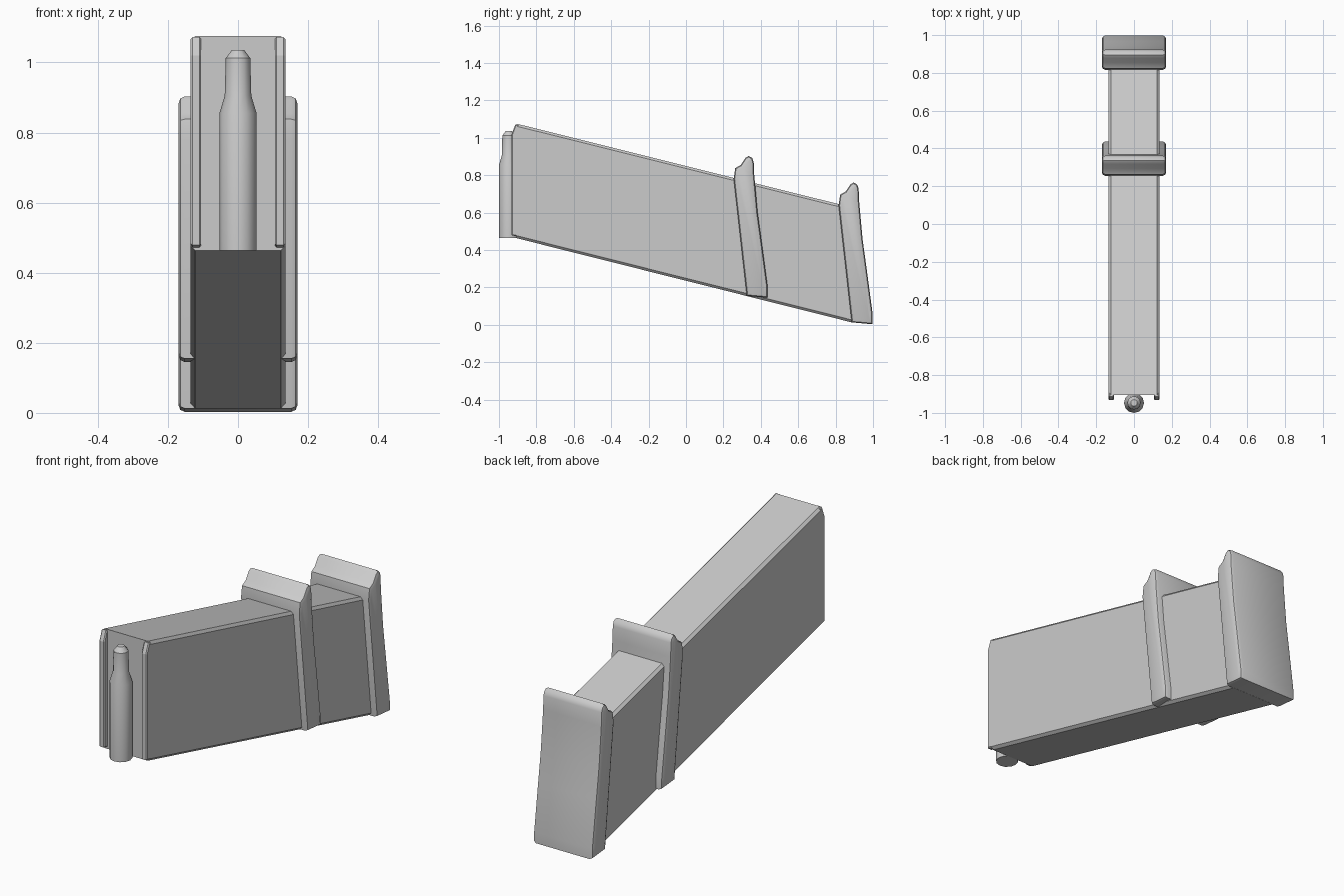
import bpy, bmesh, math

if "Cube" in bpy.data.objects:
    bpy.data.objects.remove(bpy.data.objects["Cube"])


def finish(name, bm, angle=None):
    bmesh.ops.recalc_face_normals(bm, faces=bm.faces)
    me = bpy.data.meshes.new(name)
    bm.to_mesh(me)
    bm.free()
    ob = bpy.data.objects.new(name, me)
    bpy.context.collection.objects.link(ob)
    if angle:
        bpy.ops.object.select_all(action='DESELECT')
        ob.select_set(True)
        bpy.context.view_layer.objects.active = ob
        bpy.ops.object.shade_smooth_by_angle(angle=math.radians(angle))
    return ob


def slab(name, profile, x0, x1, bevel, segments=1, rim=True, angle=None):
    """Extrude a (y, z) profile from x0 to x1 and bevel the rims of both side caps."""
    bm = bmesh.new()
    face = bm.faces.new([bm.verts.new((x0, y, z)) for y, z in profile])
    ext = bmesh.ops.extrude_face_region(bm, geom=[face])
    for v in ext['geom']:
        if isinstance(v, bmesh.types.BMVert):
            v.co.x = x1
    bm.normal_update()
    if rim is True:
        edges = [e for e in bm.edges if abs(e.verts[0].co.x - e.verts[1].co.x) < 1e-5]
    else:
        edges = [e for e in bm.edges if rim(e)]
    bmesh.ops.recalc_face_normals(bm, faces=bm.faces)
    bmesh.ops.bevel(bm, geom=edges, offset=bevel, segments=segments,
                    profile=0.5, affect='EDGES')
    return finish(name, bm, angle)


# Slanted box body, chamfered along its four long edges
def long_edge(e):
    d = e.verts[0].co - e.verts[1].co
    return abs(d.y) > 0.5


slab("magazine_body", [(-0.905, 0.463), (0.89, 0.012), (0.87, 0.632), (-0.905, 1.075)],
     -0.135, 0.135, 0.013, rim=long_edge)

# Front guide rails, one on each side
for side, s in (("left", -1), ("right", 1)):
    slab("guide_rail_" + side,
         [(-0.895, 0.470), (-0.932, 0.479), (-0.932, 1.02), (-0.912, 1.072), (-0.895, 1.068)],
         s * 0.105, s * 0.135, 0.005)

# Collar and end cap share one profile
band = [(0.325, 0.155), (0.437, 0.145), (0.437, 0.20), (0.405, 0.44), (0.383, 0.60),
        (0.365, 0.80), (0.362, 0.87), (0.354, 0.892), (0.335, 0.903), (0.317, 0.892),
        (0.293, 0.855), (0.263, 0.838), (0.255, 0.78)]
for name, dy, dz in (("middle_collar", 0, 0), ("end_cap", 0.561, -0.142)):
    slab(name, [(y + dy, z + dz) for y, z in band], -0.17, 0.17, 0.018, 2, angle=40)

# Cartridge standing in front, lathed from a radius profile
bm = bmesh.new()
sides = 12
rings = []
for r, z in [(0.053, 0.463), (0.053, 0.855), (0.038, 0.905), (0.035, 1.012), (0.017, 1.036)]:
    rings.append([bm.verts.new((r * math.cos(2 * math.pi * i / sides),
                                -0.947 + r * math.sin(2 * math.pi * i / sides), z))
                  for i in range(sides)])
for a, b in zip(rings, rings[1:]):
    for i in range(sides):
        j = (i + 1) % sides
        bm.faces.new((a[i], a[j], b[j], b[i]))
bm.faces.new(rings[0])
bm.faces.new(rings[-1])
finish("cartridge", bm, 32)
